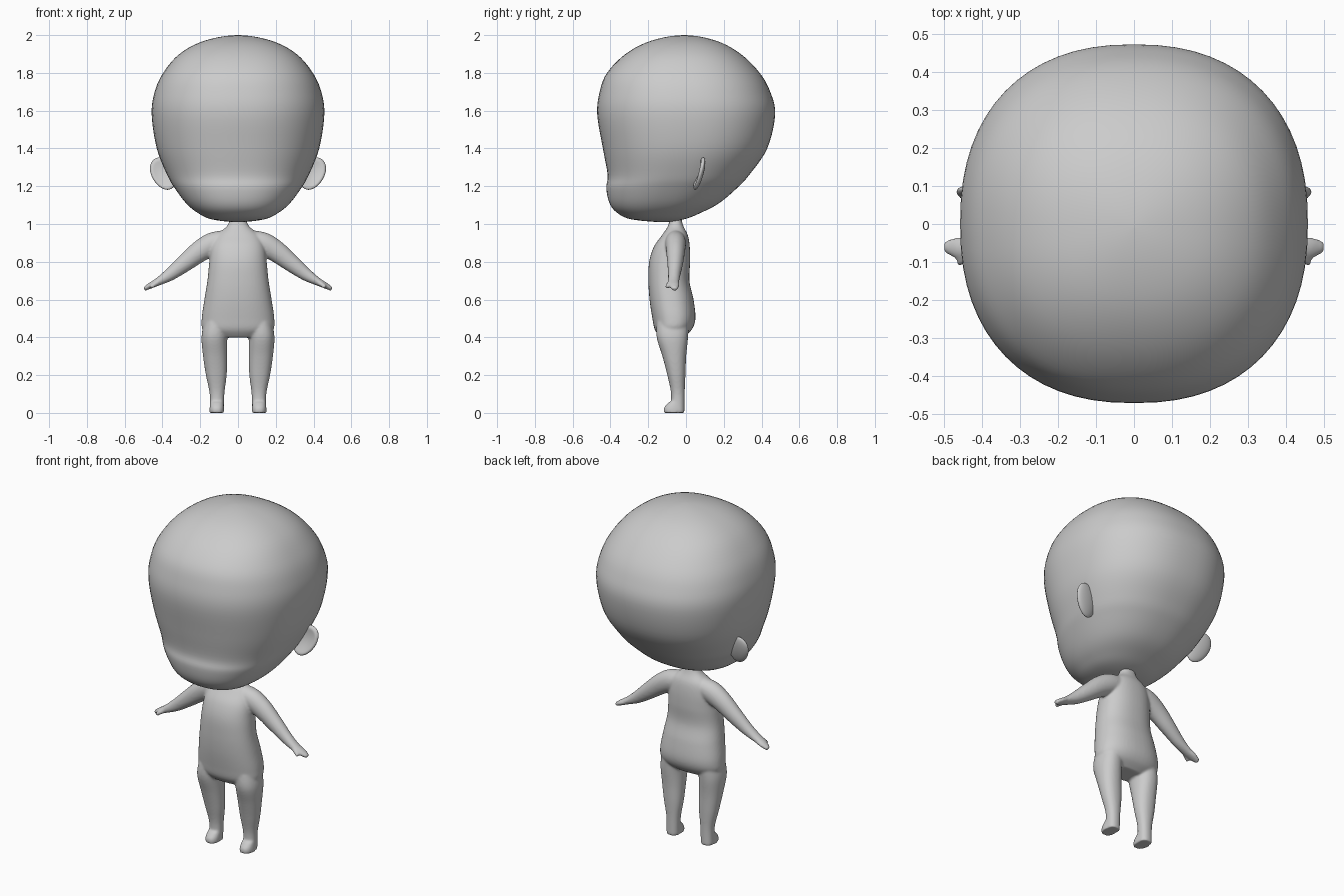
import bpy, bmesh, math
from mathutils import Vector

if "Cube" in bpy.data.objects:
    bpy.data.objects.remove(bpy.data.objects["Cube"])


def smooth_point(p0, p1, p2, p3, t):
    return [0.5 * (2 * b + (c - a) * t + (2 * a - 5 * b + 4 * c - d) * t * t
                   + (3 * b - a - 3 * c + d) * t ** 3)
            for a, b, c, d in zip(p0, p1, p2, p3)]


def loft(name, rings, power=2.0, tilt=0.0, sides=48, steps=6):
    """Skin through rings (x, y, z, rx, ry); closed ends are rounded."""
    def phantom(end, nxt):
        return end if end[3] > 0.01 else (*nxt[:3], -nxt[3], -nxt[4])
    pts = [phantom(rings[0], rings[1]), *rings, phantom(rings[-1], rings[-2])]
    dense = [smooth_point(*pts[i:i + 4], k / steps)
             for i in range(len(rings) - 1) for k in range(steps)] + [rings[-1]]
    u, v = Vector((math.cos(tilt), 0, math.sin(tilt))), Vector((0, 1, 0))
    bm = bmesh.new()
    loops = []
    for x, y, z, rx, ry in dense:
        loop = []
        for k in range(sides):
            a = 2 * math.pi * k / sides
            c, s = math.cos(a), math.sin(a)
            c = math.copysign(abs(c) ** (2 / power), c)
            s = math.copysign(abs(s) ** (2 / power), s)
            loop.append(bm.verts.new(Vector((x, y, z)) + u * c * max(rx, .001)
                                     + v * s * max(ry, .001)))
        loops.append(loop)
    for a, b in zip(loops, loops[1:]):
        for k in range(sides):
            j = (k + 1) % sides
            bm.faces.new((a[k], a[j], b[j], b[k]))
    bm.faces.new(loops[0])
    bm.faces.new(loops[-1])
    return finish(name, bm)


def finish(name, bm):
    bmesh.ops.recalc_face_normals(bm, faces=bm.faces)
    me = bpy.data.meshes.new(name)
    bm.to_mesh(me)
    bm.free()
    me.shade_smooth()
    ob = bpy.data.objects.new(name, me)
    bpy.context.collection.objects.link(ob)
    return ob


def span(z, half_width, front, back):
    return (0, (front + back) / 2, z, half_width, (back - front) / 2)


# Head: large rounded skull with a soft muzzle and chin
loft("head", [
    span(1.01, 0, -.12, -.12),
    span(1.025, .14, -.29, -.01),
    span(1.06, .215, -.365, .08),
    span(1.11, .275, -.405, .175),
    span(1.19, .335, -.422, .27),
    span(1.26, .375, -.415, .335),
    span(1.40, .43, -.44, .43),
    span(1.58, .457, -.47, .472),
    span(1.70, .441, -.457, .446),
    span(1.80, .396, -.418, .39),
    span(1.90, .310, -.32, .29),
    span(1.97, .178, -.185, .16),
    span(2.00, 0, -.01, -.01)], power=2.3, sides=64, steps=5)

# Ears: thin leaning discs, cupped on the front
for side, label in ((-1, "left"), (1, "right")):
    bm = bmesh.new()
    bmesh.ops.create_uvsphere(bm, u_segments=32, v_segments=20, radius=1)
    for vert in bm.verts:
        x, y, z = vert.co
        if y < 0:
            y += 1.1 * max(0, 1 - (x * x + z * z) / .75)
        vert.co = (side * (.392 + .070 * x * (1 + .1 * z) + .018 * z),
                   .07 + .022 * y + .022 * z + .008 * x,
                   1.267 + .086 * z)
    finish(label + "_ear", bm)

# Body pieces, fused afterwards
parts = [loft("body", [
    span(.40, .12, -.135, -.015),
    span(.44, .185, -.165, .03),
    span(.50, .192, -.178, .05),
    span(.60, .178, -.193, .040),
    span(.70, .162, -.199, .018),
    span(.80, .152, -.195, .022),
    span(.88, .142, -.170, .020),
    span(.94, .115, -.128, .010),
    span(.985, .062, -.098, -.012),
    span(1.02, .045, -.088, -.022),
    span(1.07, .045, -.088, -.022)], power=2.3)]

for s in (-1, 1):
    # Leg
    parts.append(loft("leg", [
        (s * .112, -.045, 0, .037, .037),
        (s * .111, -.043, .10, .039, .036),
        (s * .115, -.051, .20, .055, .048),
        (s * .121, -.062, .30, .064, .063),
        (s * .125, -.072, .40, .068, .083),
        (s * .115, -.070, .48, .065, .085)], power=2.2))
    # Foot
    parts.append(loft("foot", [
        (s * .112, -.064, 0, .039, .054),
        (s * .112, -.064, .028, .038, .052),
        (s * .112, -.054, .058, .034, .036)], power=2.3))
    # Arm
    parts.append(loft("arm", [
        (s * .03, -.055, .925, .052, .048),
        (s * .12, -.055, .900, .062, .055),
        (s * .20, -.055, .857, .057, .050),
        (s * .28, -.057, .795, .047, .042),
        (s * .36, -.062, .733, .034, .033),
        (s * .42, -.066, .696, .022, .030),
        (s * .465, -.063, .673, .016, .028),
        (s * .497, -.060, .655, .011, .015)], tilt=s * math.radians(58)))
    # Thumb
    parts.append(loft("thumb", [
        (s * .415, -.080, .697, .014, .013),
        (s * .445, -.094, .678, .012, .012),
        (s * .463, -.100, .664, .009, .009)], tilt=s * math.radians(58)))

# Fuse body, legs and arms into one soft skin
bpy.ops.object.select_all(action='DESELECT')
for ob in parts:
    ob.select_set(True)
body = parts[0]
bpy.context.view_layer.objects.active = body
bpy.ops.object.join()
remesh = body.modifiers.new("fuse", 'REMESH')
remesh.mode = 'VOXEL'
remesh.voxel_size = .006
remesh.use_smooth_shade = True
soft = body.modifiers.new("soften", 'SMOOTH')
soft.factor = .5
soft.iterations = 10
